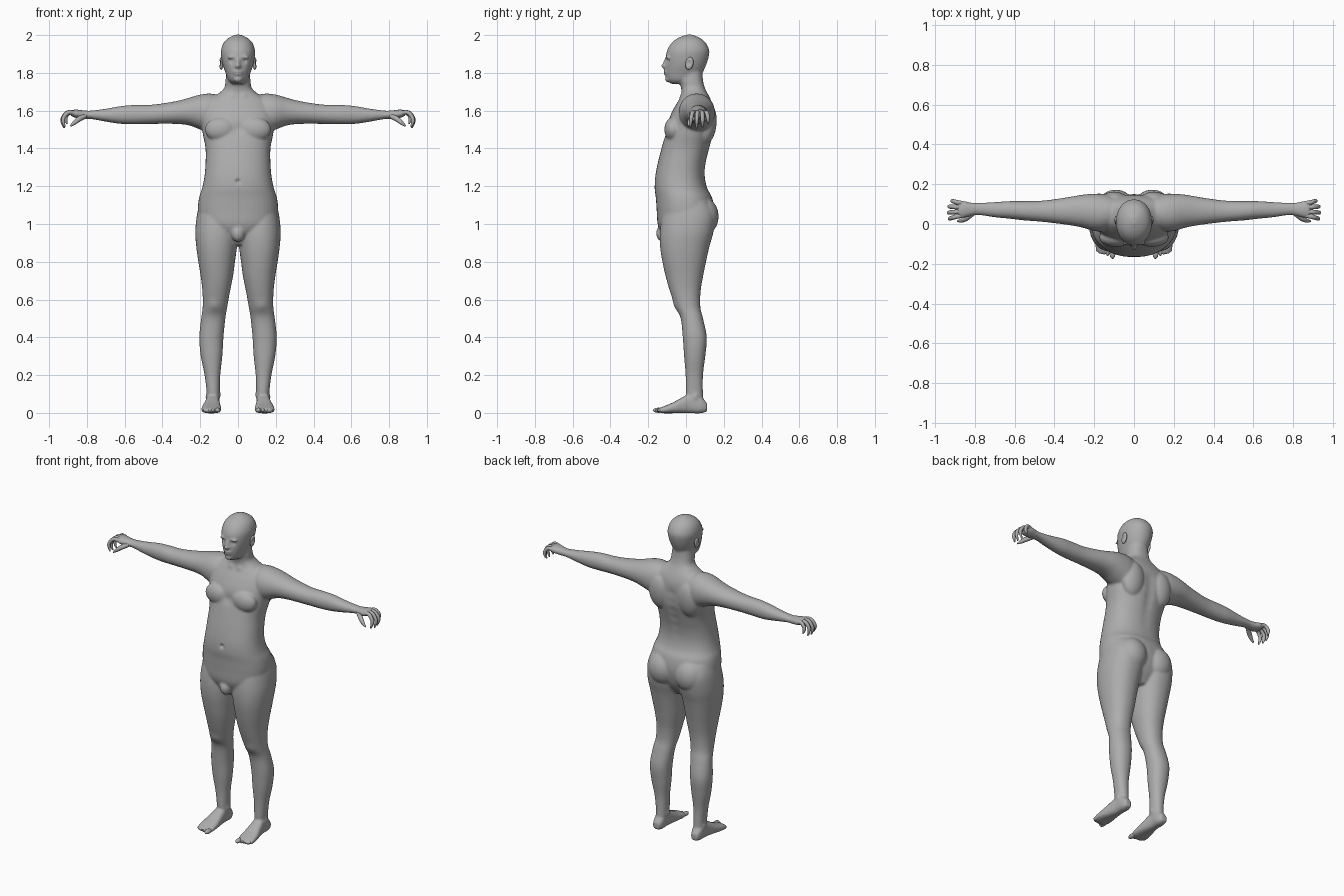
import bpy, bmesh, math
from mathutils import Vector, Matrix

cube = bpy.data.objects.get("Cube")
if cube:
    bpy.data.objects.remove(cube, do_unlink=True)

skin = bpy.data.materials.new("plain grey skin")
skin.use_nodes = True
GREY = (0.42, 0.42, 0.42, 1)
skin.diffuse_color = GREY
skin.node_tree.nodes["Principled BSDF"].inputs["Base Color"].default_value = GREY
SIDES = {"left": 1, "right": -1}


def finish(name, bm):
    """Turn a bmesh into a smooth, coloured object."""
    bmesh.ops.recalc_face_normals(bm, faces=bm.faces)
    mesh = bpy.data.meshes.new(name)
    bm.to_mesh(mesh)
    bm.free()
    mesh.materials.append(skin)
    mesh.shade_smooth()
    obj = bpy.data.objects.new(name, mesh)
    bpy.context.collection.objects.link(obj)
    return obj


def bake(obj):
    """Replace the mesh by its modified version."""
    bpy.context.view_layer.update()
    graph = bpy.context.evaluated_depsgraph_get()
    mesh = bpy.data.meshes.new_from_object(obj.evaluated_get(graph))
    obj.modifiers.clear()
    obj.data = mesh
    mesh.shade_smooth()
    if not mesh.materials:
        mesh.materials.append(skin)


def spline(rows, steps=4):
    """Catmull-Rom interpolation through profile rows."""
    pts = [rows[0]] + list(rows) + [rows[-1]]
    out = []
    for a, b, c, d in zip(pts, pts[1:], pts[2:], pts[3:]):
        for k in range(steps):
            t = k / steps
            out.append([q + t * (r - p + t * (2*p - 5*q + 4*r - s + t * (3*(q - r) + s - p))) / 2
                        for p, q, r, s in zip(a, b, c, d)])
    return out + [rows[-1]]


def loft(bm, rows, axis, side=1, power=2.2, count=40):
    """Rows: position along axis, then low/high limits of the other two axes."""
    rings = []
    for t, a0, a1, b0, b1 in spline(rows):
        ring = []
        for i in range(count):
            ang = math.tau * i / count
            c, s = math.cos(ang), math.sin(ang)
            a = (a0 + a1) / 2 + (a1 - a0) / 2 * math.copysign(abs(c) ** (2 / power), c)
            b = (b0 + b1) / 2 + (b1 - b0) / 2 * math.copysign(abs(s) ** (2 / power), s)
            x, y, z = {"x": (t, a, b), "y": (a, t, b), "z": (a, b, t)}[axis]
            ring.append(bm.verts.new((x * side, y, z)))
        rings.append(ring)
    for low, high in zip(rings, rings[1:]):
        for i in range(count):
            j = (i + 1) % count
            bm.faces.new((low[i], low[j], high[j], high[i]))
    bm.faces.new(rings[0])
    bm.faces.new(rings[-1])


def ball(bm, centre, radii, side=1, turn=0, axis="X"):
    centre = (centre[0] * side, centre[1], centre[2])
    turn = turn * side if axis == "Z" else turn
    matrix = Matrix.Translation(centre) @ Matrix.Rotation(turn, 4, axis) @ Matrix.Diagonal((*radii, 1))
    bmesh.ops.create_uvsphere(bm, u_segments=24, v_segments=14, radius=1, matrix=matrix)


def push(obj, centre, radius, offset):
    """Soft sculpting stroke, mirrored to both sides."""
    for s in ((1, -1) if centre[0] else (1,)):
        mid = Vector((centre[0] * s, centre[1], centre[2]))
        move = Vector((offset[0] * s, offset[1], offset[2]))
        for v in obj.data.vertices:
            d = (v.co - mid).length / radius
            if d < 2.5:
                v.co += move * math.exp(-d * d)


# Trunk and neck: height, half width, front, back
trunk = [(.89, .07, -.09, .08), (.95, .16, -.13, .12), (1.0, .2, -.15, .14),
         (1.07, .213, -.155, .15), (1.14, .206, -.16, .138), (1.19, .19, -.166, .112),
         (1.25, .178, -.163, .1), (1.32, .172, -.15, .105), (1.4, .172, -.13, .125),
         (1.48, .187, -.108, .145), (1.56, .195, -.088, .148), (1.62, .185, -.06, .143),
         (1.66, .155, -.036, .13), (1.69, .105, -.024, .115), (1.72, .073, -.026, .1),
         (1.76, .066, -.036, .09), (1.82, .06, -.04, .085)]
# Skull and jaw
skull = [(1.742, .03, -.078, .05), (1.762, .052, -.1, .07), (1.8, .066, -.108, .088),
         (1.84, .08, -.108, .106), (1.88, .088, -.107, .119), (1.92, .09, -.1, .123),
         (1.96, .076, -.075, .104), (1.985, .05, -.042, .074), (2.002, .015, 0, .035)]
# Leg: height, inner, outer, front, back
leg = [(.05, .1, .165, .01, .095), (.1, .097, .165, .0, .09), (.2, .094, .177, -.002, .09),
       (.3, .083, .197, -.01, .102), (.4, .077, .205, -.017, .11), (.5, .067, .195, -.028, .09),
       (.56, .057, .187, -.055, .076), (.64, .043, .188, -.084, .077), (.72, .027, .197, -.107, .09),
       (.8, .016, .21, -.125, .106), (.88, .005, .221, -.137, .124), (.96, -.005, .226, -.138, .146),
       (1.05, .0, .217, -.125, .155), (1.12, .02, .2, -.1, .12)]
# Arm and palm: reach, front, back, bottom, top
arm = [(.07, .0, .13, 1.49, 1.675), (.14, -.035, .15, 1.48, 1.69), (.2, -.035, .152, 1.5, 1.685),
       (.26, -.018, .147, 1.522, 1.668), (.33, -.005, .135, 1.53, 1.65), (.45, .01, .118, 1.53, 1.632),
       (.55, .018, .115, 1.528, 1.63), (.62, .026, .115, 1.53, 1.624), (.7, .034, .11, 1.542, 1.61),
       (.78, .045, .106, 1.556, 1.6), (.82, .04, .108, 1.556, 1.602), (.86, .03, .117, 1.562, 1.606),
       (.888, .034, .114, 1.575, 1.602)]
# Foot: length, inner, outer, bottom, top
foot = [(-.15, .102, .178, .004, .022), (-.12, .09, .194, -.002, .034), (-.07, .09, .19, -.002, .055),
        (-.02, .095, .178, -.002, .082), (.03, .1, .168, -.002, .105), (.08, .1, .166, -.002, .085),
        (.112, .113, .155, .008, .05)]

bm = bmesh.new()
for rows, power in ((trunk, 2.3), (skull, 2.1)):
    loft(bm, [(z, -w, w, f, b) for z, w, f, b in rows], "z", power=power)
for s in SIDES.values():
    loft(bm, leg, "z", s)
    loft(bm, arm, "x", s, 2.1)
    loft(bm, foot, "y", s, 2.6)
    ball(bm, (.09, -.068, 1.5), (.085, .047, .065), s)               # chest muscle
    ball(bm, (.1, .11, 1.53), (.075, .052, .11), s, -.1)             # shoulder blade
    ball(bm, (.092, .085, 1.04), (.095, .088, .105), s)              # buttock
    ball(bm, (.06, .04, 1.66), (.11, .055, .045), s, .35, "Y") if s > 0 else \
        ball(bm, (.06, .04, 1.66), (.11, .055, .045), s, -.35, "Y")  # neck muscle
    ball(bm, (.033, -.098, 1.882), (.026, .012, .008), s)            # brow
    ball(bm, (.01, -.112, 1.834), (.009, .01, .008), s)              # nostril
ball(bm, (0, -.122, .95), (.036, .036, .045))                        # groin
ball(bm, (0, -.11, 1.852), (.0095, .012, .034), turn=-.28)           # nose bridge
ball(bm, (0, -.12, 1.838), (.011, .013, .01))                        # nose tip
ball(bm, (0, -.108, 1.806), (.024, .011, .007))                      # upper lip
ball(bm, (0, -.107, 1.793), (.02, .011, .007))                       # lower lip
ball(bm, (0, -.095, 1.766), (.022, .016, .016))                      # chin

# Fuse the masses into one continuous skin
body = finish("body", bm)
remesh = body.modifiers.new("fuse", "REMESH")
remesh.mode = "VOXEL"
remesh.voxel_size = .0065
smooth = body.modifiers.new("soften", "SMOOTH")
smooth.factor = .5
smooth.iterations = 6
bake(body)

# Sculpted details
push(body, (.034, -.1, 1.866), .014, (0, .012, 0))       # eye sockets
push(body, (.033, -.095, 1.865), .008, (0, -.006, 0))    # eyelids
push(body, (.012, -.115, 1.8), .006, (0, .005, 0))       # mouth line
push(body, (0, -.165, 1.225), .011, (0, .014, 0))        # navel
push(body, (0, -.105, 1.5), .03, (0, .008, 0))           # breastbone
push(body, (.03, -.02, 1.675), .016, (0, -.006, 0))      # collarbones
push(body, (.125, -.05, .57), .03, (0, -.006, 0))        # kneecaps
push(body, (.165, .05, .085), .016, (.007, 0, 0))        # ankle bones
push(body, (.1, .04, .095), .016, (-.006, 0, 0))
for k in range(6):
    push(body, (0, .135, 1.28 + k * .055), .03, (0, -.007, 0))  # spine groove


def tube(name, points, radii):
    """Tapered finger made from a bevelled curve."""
    curve = bpy.data.curves.new(name, "CURVE")
    curve.dimensions = "3D"
    curve.bevel_depth = 1
    curve.bevel_resolution = 3
    curve.use_fill_caps = True
    line = curve.splines.new("POLY")
    path = spline([(*p, r) for p, r in zip(points, radii)])
    line.points.add(len(path) - 1)
    for pt, (x, y, z, r) in zip(line.points, path):
        pt.co = (x, y, z, 1)
        pt.radius = r
    helper = bpy.data.objects.new(name, curve)
    bpy.context.collection.objects.link(helper)
    bpy.context.view_layer.update()
    mesh = bpy.data.meshes.new_from_object(helper.evaluated_get(bpy.context.evaluated_depsgraph_get()))
    bpy.data.objects.remove(helper)
    bm = bmesh.new()
    bm.from_mesh(mesh)
    finish(name, bm)


# Fingers: name, knuckle depth, tip depth, length
FINGERS = [("index", .043, .024, .93), ("middle", .063, .056, 1), ("ring", .084, .088, .96),
           ("little", .104, .118, .72)]
for label, s in SIDES.items():
    for name, y0, y1, size in FINGERS:
        curl = [(0, 0, 1.588), (.035, .4, 1.591), (.06, .75, 1.565), (.064, .9, 1.54), (.054, 1, 1.508)]
        points = [(s * (.866 + dx * size), y0 + (y1 - y0) * f, 1.588 + (z - 1.588) * size)
                  for dx, f, z in curl]
        tube(f"{label}_{name}_finger", points, [.012, .0115, .0105, .0095, .004])
    tube(f"{label}_thumb", [(s * .81, .055, 1.572), (s * .842, .03, 1.555), (s * .865, .018, 1.537),
                            (s * .887, .014, 1.518)], [.014, .014, .011, .004])
    # Toes, from big to little
    bm = bmesh.new()
    for k in range(5):
        big = k == 0
        wide = .015 if big else .0095
        ball(bm, (.108 if big else .115 + k * .0165, -.146 + k * .007, .014),
             (wide, .029 if big else .022, .0135 if big else .011), s, .06 * k, "Z")
    finish(f"{label}_toes", bm)
    # Ear with a hollow
    bm = bmesh.new()
    ball(bm, (.089, .018, 1.85), (.011, .021, .034), s, -.2)
    ear = finish(f"{label}_ear", bm)
    push(ear, (.1, .014, 1.852), .013, (-.009, 0, 0))
